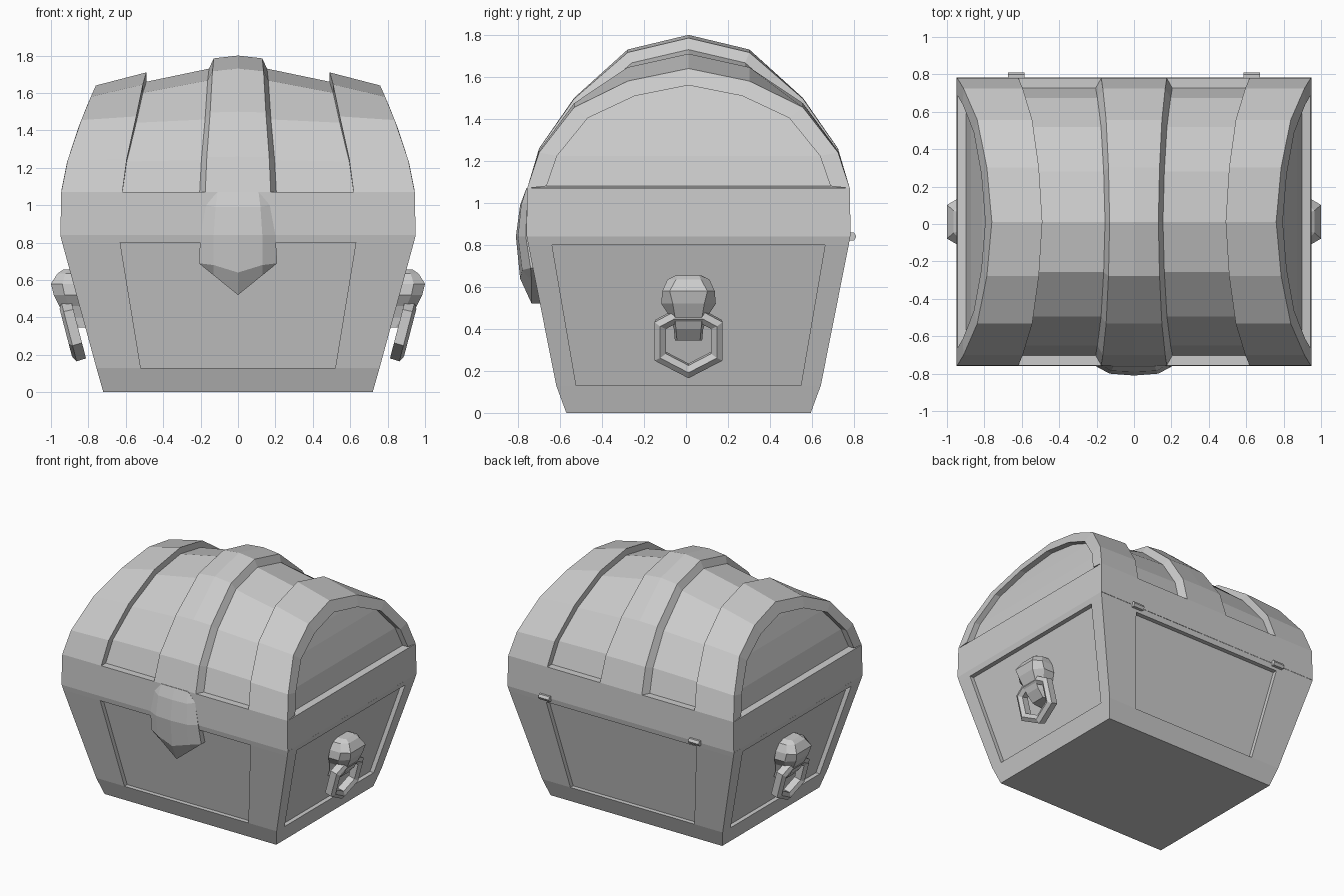
import bpy, bmesh, math
from mathutils import Vector

if "Cube" in bpy.data.objects:
    bpy.data.objects.remove(bpy.data.objects["Cube"])

CY = 0.012  # depth centre of the chest


def finish(name, verts, faces, mirror=False):
    me = bpy.data.meshes.new(name)
    bm = bmesh.new()
    vs = [bm.verts.new(v) for v in verts]
    for f in faces:
        bm.faces.new([vs[i] for i in f])
    bmesh.ops.remove_doubles(bm, verts=bm.verts, dist=1e-4)
    bmesh.ops.dissolve_degenerate(bm, edges=bm.edges, dist=1e-4)
    bmesh.ops.recalc_face_normals(bm, faces=bm.faces)
    bm.to_mesh(me)
    bm.free()
    ob = bpy.data.objects.new(name, me)
    bpy.context.collection.objects.link(ob)
    if mirror:
        m = ob.modifiers.new("Mirror", 'MIRROR')
        m.use_clip = True
    return ob


def strip_faces(rows, cols, wrap=False):
    return [(r * cols + c, r * cols + (c + 1) % cols,
             (r + 1) * cols + (c + 1) % cols, (r + 1) * cols + c)
            for r in range(rows - 1) for c in range(cols if wrap else cols - 1)]


# Tapered body with a recessed panel on each side
ZS = [0, 0.13, 0.80, 0.84]
HX = [0.72, 0.757, 0.94, 0.95]
HY = [0.582, 0.63, 0.763, 0.77]
verts, faces = [], []


def body_side(across, out, panel, place):
    pw = [panel[0] * 0.97, panel[0], panel[1], panel[1] * 1.01]
    base = len(verts)
    for z, a, o, p in zip(ZS, across, out, pw):
        verts.extend(place(u, o, z) for u in (-a, -p, p, a))
    for r in range(3):
        for c in range(3):
            if (r, c) != (1, 1):
                i = base + r * 4 + c
                faces.append((i, i + 1, i + 5, i + 4))
    rim = [base + 5, base + 6, base + 10, base + 9]
    low = len(verts)
    for k, r in zip((1, 1, 2, 2), (-1, 1, 1, -1)):
        verts.append(place(r * pw[k], out[k] - 0.033, ZS[k]))
    for k in range(4):
        n = (k + 1) % 4
        faces.append((rim[k], rim[n], low + n, low + k))
    faces.append((low, low + 1, low + 2, low + 3))


for s in (-1, 1):
    body_side(HX, HY, (0.52, 0.63), lambda u, o, z: (u, CY + s * o, z))
    body_side(HY, HX, (0.535, 0.65), lambda u, o, z: (s * o, CY + u, z))
for k in (0, 3):
    n = len(verts)
    verts += [(x * HX[k], CY + y * HY[k], ZS[k]) for x, y in ((-1, -1), (1, -1), (1, 1), (-1, 1))]
    faces.append((n, n + 1, n + 2, n + 3))
finish("chest_body", verts, faces)

# Domed lid: columns of profiles from the centre band out to the recessed end panel
PY = [0.768, 0.712, 0.545, 0.29, 0]
PZ = [1.07, 1.24, 1.455, 1.58, 1.64]
PG = [0, 0.12, 0.28, 0.94, 1]


def lid_column(x_top, x_low, peak, ky=1.0, drop=0.0):
    half = []
    for y, z, g in zip(PY, PZ, PG):
        f = (z - 1.07) / 0.57
        zz = z + (peak + drop - 1.64) * g - drop * f
        half.append((x_low + (x_top - x_low) * f ** 1.4, y * ky, zz))
    lower = [(x_low * 1.005, 0.772, 0.84), (x_low, 0.768, 1.07)]
    full = [(x, CY - y, z) for x, y, z in lower + half]
    return full + [(x, CY + y, z) for x, y, z in (lower + half[:-1])[::-1]]


def end_panel(depth):
    col = lid_column(0.76, 0.945, 1.64)
    n = len(col)
    for i in range(2, n - 2):
        x, y, z = col[i]
        f = (z - 1.07) / 0.57
        nz = 1.08 + f * 0.48
        nf = (nz - 1.07) / 0.57
        col[i] = (0.945 - 0.185 * nf ** 1.4 - depth, CY + (y - CY) * 0.88, nz)
    return col


columns = [lid_column(0, 0, 1.80), lid_column(0.13, 0.175, 1.785),
           lid_column(0.155, 0.205, 1.73, 0.93, 0.055), lid_column(0.49, 0.618, 1.66, 0.93, 0.05),
           lid_column(0.49, 0.618, 1.71), lid_column(0.76, 0.945, 1.64),
           end_panel(0), end_panel(0.045)]
n = len(columns[0])
verts = [v for c in columns for v in c]
faces = strip_faces(len(columns), n)
last = (len(columns) - 1) * n
for i in range(n // 2):
    a, b, c, d = last + i, last + i + 1, last + n - 2 - i, last + n - 1 - i
    faces.append((a, b, d) if b == c else (a, b, c, d))
finish("domed_lid", verts, faces, mirror=True)

# Faceted lock plate (half rows: centre, mid, edge, back edge), mirrored
rows = [
    [(0, -0.72, 1.07), (0.11, -0.72, 1.07), (0.12, -0.72, 1.06), (0.12, -0.70, 1.06)],
    [(0, -0.760, 1.07), (0.11, -0.760, 1.07), (0.12, -0.757, 1.06), (0.12, -0.70, 1.06)],
    [(0, -0.79, 0.99), (0.12, -0.785, 0.99), (0.17, -0.757, 1.0), (0.17, -0.70, 1.0)],
    [(0, -0.81, 0.84), (0.13, -0.80, 0.84), (0.20, -0.763, 0.84), (0.20, -0.69, 0.84)],
    [(0, -0.79, 0.64), (0.13, -0.78, 0.68), (0.21, -0.74, 0.69), (0.21, -0.67, 0.69)],
    [(0, -0.735, 0.52), (0.13, -0.735, 0.625), (0.21, -0.74, 0.69), (0.21, -0.67, 0.69)],
    [(0, -0.65, 0.52), (0.13, -0.66, 0.625), (0.21, -0.67, 0.69), (0.21, -0.67, 0.69)],
]
finish("lock_plate", [v for r in rows for v in r], strip_faces(7, 4), mirror=True)

# Handle mount: lofted lug (z, back x, front x, back half width, front half width)
loft = [(0.655, 0.86, 0.935, 0.06, 0.05), (0.635, 0.86, 0.965, 0.10, 0.06),
        (0.58, 0.85, 1.0, 0.125, 0.09), (0.52, 0.84, 0.985, 0.13, 0.075),
        (0.46, 0.82, 0.955, 0.09, 0.065), (0.40, 0.81, 0.925, 0.07, 0.06),
        (0.345, 0.79, 0.875, 0.065, 0.055)]
verts = []
for z, xb, xf, wb, wf in loft:
    xm = xb + 0.6 * (xf - xb)
    verts += [(x, CY + y, z) for x, y in ((xb, -wb), (xm, -wb), (xf, -wf), (xf, wf), (xm, wb), (xb, wb))]
faces = strip_faces(7, 6, True) + [tuple(range(6)), tuple(range(36, 42))]
finish("handle_mount", verts, faces, mirror=True)

# Handle ring: square tube along a tilted seven-sided loop
path = [(-0.07, 0.455), (-0.135, 0.42), (-0.135, 0.27), (0, 0.20), (0.135, 0.27), (0.135, 0.42), (0.07, 0.455)]
k = len(path)
verts = []
for i in range(k):
    p = Vector(path[i])
    d1 = (p - Vector(path[i - 1])).normalized()
    d2 = (Vector(path[(i + 1) % k]) - p).normalized()
    n1, n2 = Vector((d1.y, -d1.x)), Vector((d2.y, -d2.x))
    m = (n1 + n2).normalized()
    m /= m.dot(n1)
    for dx, off in ((-0.033, -0.024), (0.018, -0.027), (0.035, 0), (0.018, 0.027), (-0.033, 0.024)):
        q = p + m * off
        verts.append((0.915 + (q.y - 0.44) * 0.26 + dx, CY + q.x, q.y - dx * 0.25))
faces = strip_faces(k, 5, True)
faces += [((k - 1) * 5 + c, (k - 1) * 5 + (c + 1) % 5, (c + 1) % 5, c) for c in range(5)]
finish("handle_ring", verts, faces, mirror=True)

# Back hinges: small hexagonal pins
verts = [(x, 0.789 + 0.022 * math.cos(a * math.pi / 3), 0.84 + 0.022 * math.sin(a * math.pi / 3))
         for x in (0.585, 0.673) for a in range(6)]
finish("hinge", verts, strip_faces(2, 6, True) + [tuple(range(6)), tuple(range(6, 12))], mirror=True)
